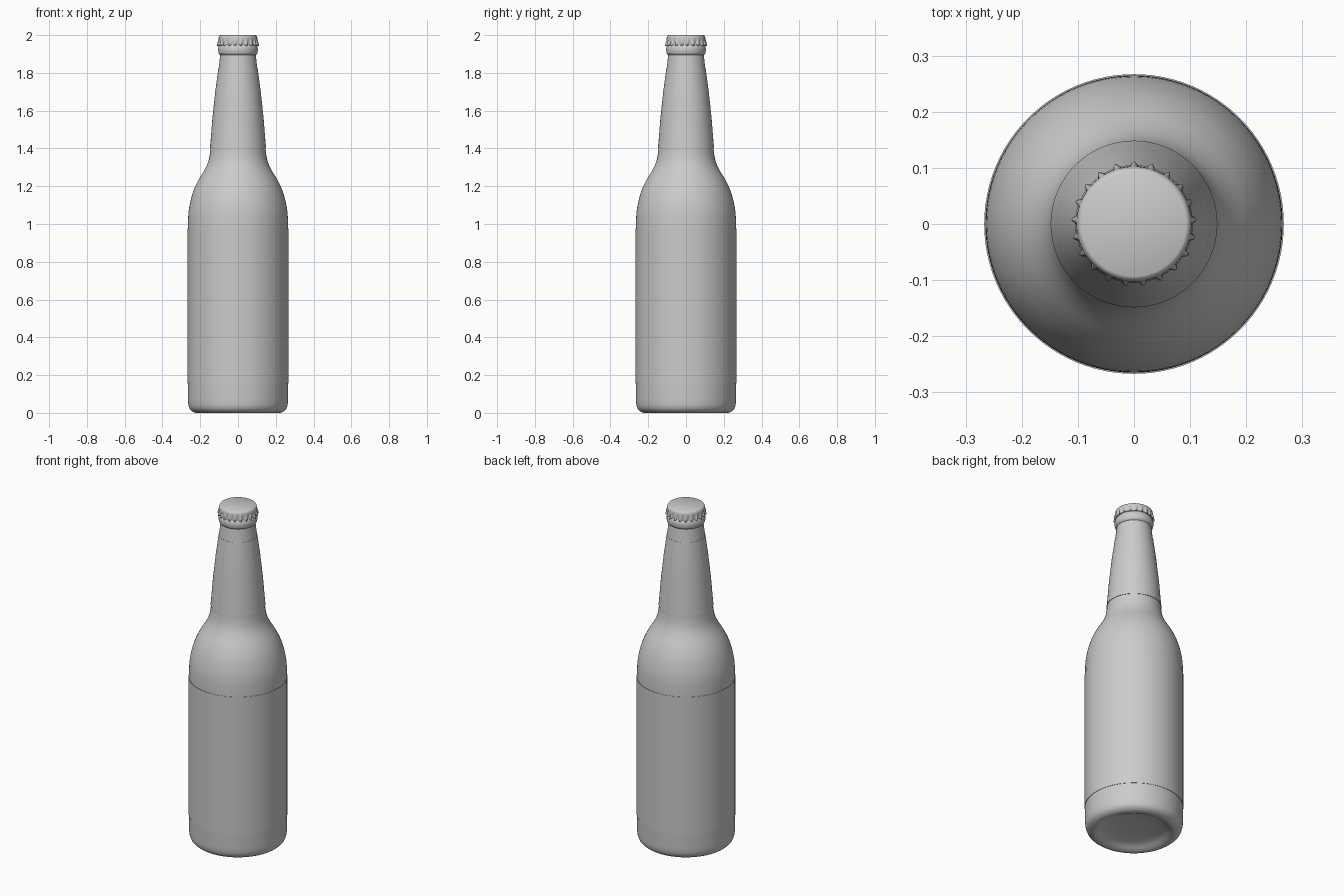
import bpy, bmesh, math

if "Cube" in bpy.data.objects:
    bpy.data.objects.remove(bpy.data.objects["Cube"])

SEG = 96


def rings_object(name, rings, angle=40):
    """Skin a stack of vertex rings and cap both ends."""
    bm = bmesh.new()
    loops = [[bm.verts.new(co) for co in ring] for ring in rings]
    n = len(loops[0])
    for a, b in zip(loops, loops[1:]):
        for i in range(n):
            j = (i + 1) % n
            bm.faces.new((a[i], a[j], b[j], b[i]))
    bm.faces.new(loops[0][::-1])
    bm.faces.new(loops[-1])
    bmesh.ops.recalc_face_normals(bm, faces=bm.faces)
    me = bpy.data.meshes.new(name)
    bm.to_mesh(me)
    bm.free()
    ob = bpy.data.objects.new(name, me)
    bpy.context.collection.objects.link(ob)
    bpy.ops.object.select_all(action='DESELECT')
    ob.select_set(True)
    bpy.context.view_layer.objects.active = ob
    bpy.ops.object.shade_smooth_by_angle(angle=math.radians(angle))
    return ob


def circle(r, z, n=SEG):
    return [(r * math.cos(2 * math.pi * i / n), r * math.sin(2 * math.pi * i / n), z)
            for i in range(n)]


def lathe(name, profile, angle=40):
    return rings_object(name, [circle(r, z) for r, z in profile], angle)


def smooth_path(pts, steps=4):
    """Catmull-Rom through the profile points."""
    out = []
    for k in range(len(pts) - 1):
        p = [pts[max(0, min(len(pts) - 1, k + d))] for d in (-1, 0, 1, 2)]
        for s in range(steps):
            t = s / steps
            out.append(tuple(
                0.5 * (2 * b + (c - a) * t + (2 * a - 5 * b + 4 * c - d) * t ** 2
                       + (3 * b - a - 3 * c + d) * t ** 3)
                for a, b, c, d in zip(*p)))
    return out + [pts[-1]]


# Glass: hollowed base, straight body, shoulder, tapering neck
base = [(0.03, 0.035), (0.10, 0.032), (0.16, 0.022), (0.195, 0.006), (0.215, 0.0),
        (0.235, 0.004), (0.253, 0.018), (0.262, 0.04), (0.265, 0.07)]
shoulder = [(0.265, 1.0), (0.262, 1.06), (0.252, 1.12), (0.234, 1.18), (0.208, 1.235),
            (0.178, 1.285), (0.158, 1.33), (0.148, 1.38), (0.1445, 1.43),
            (0.134, 1.56), (0.119, 1.70), (0.103, 1.82), (0.094, 1.895)]
# Rolled lip ring below the cap
lip = [(0.100, 1.899), (0.104, 1.908), (0.105, 1.925), (0.103, 1.94),
       (0.096, 1.948), (0.090, 1.97)]
lathe("bottle_glass", smooth_path(base) + smooth_path(shoulder) + lip, 50)


# Labels: thin sleeves just proud of the glass
def sleeve(name, outer, t=0.004):
    inner = [(r - t, z) for r, z in outer]
    return lathe(name, [inner[0]] + outer + [inner[-1]])


sleeve("body_label", [(0.267, 0.155), (0.267, 0.975)])
sleeve("neck_label", [(0.1485, 1.405), (0.1458, 1.43), (0.1355, 1.56),
                      (0.1205, 1.70), (0.1045, 1.82)])

# Crown cap: smooth top, fluted skirt with 21 teeth
TEETH, PER = 21, 10


def cap_ring(r, amp, z, dip=0.0):
    n = TEETH * PER
    ring = []
    for i in range(n):
        a = 2 * math.pi * i / n + math.pi / 2
        w = (0.5 + 0.5 * math.cos(TEETH * (a - math.pi / 2))) ** 2
        rr = r + amp * w
        ring.append((rr * math.cos(a), rr * math.sin(a), z + dip * (1 - w)))
    return ring


cap = [cap_ring(0.090, 0, 1.955), cap_ring(0.097, 0.011, 1.942, 0.008),
       cap_ring(0.100, 0.012, 1.943, 0.008), cap_ring(0.1005, 0.009, 1.958, 0.003),
       cap_ring(0.101, 0.004, 1.972), cap_ring(0.1025, 0, 1.983),
       cap_ring(0.101, 0, 1.991), cap_ring(0.098, 0, 1.997),
       cap_ring(0.093, 0, 2.0)]
rings_object("crown_cap", cap, 45)
